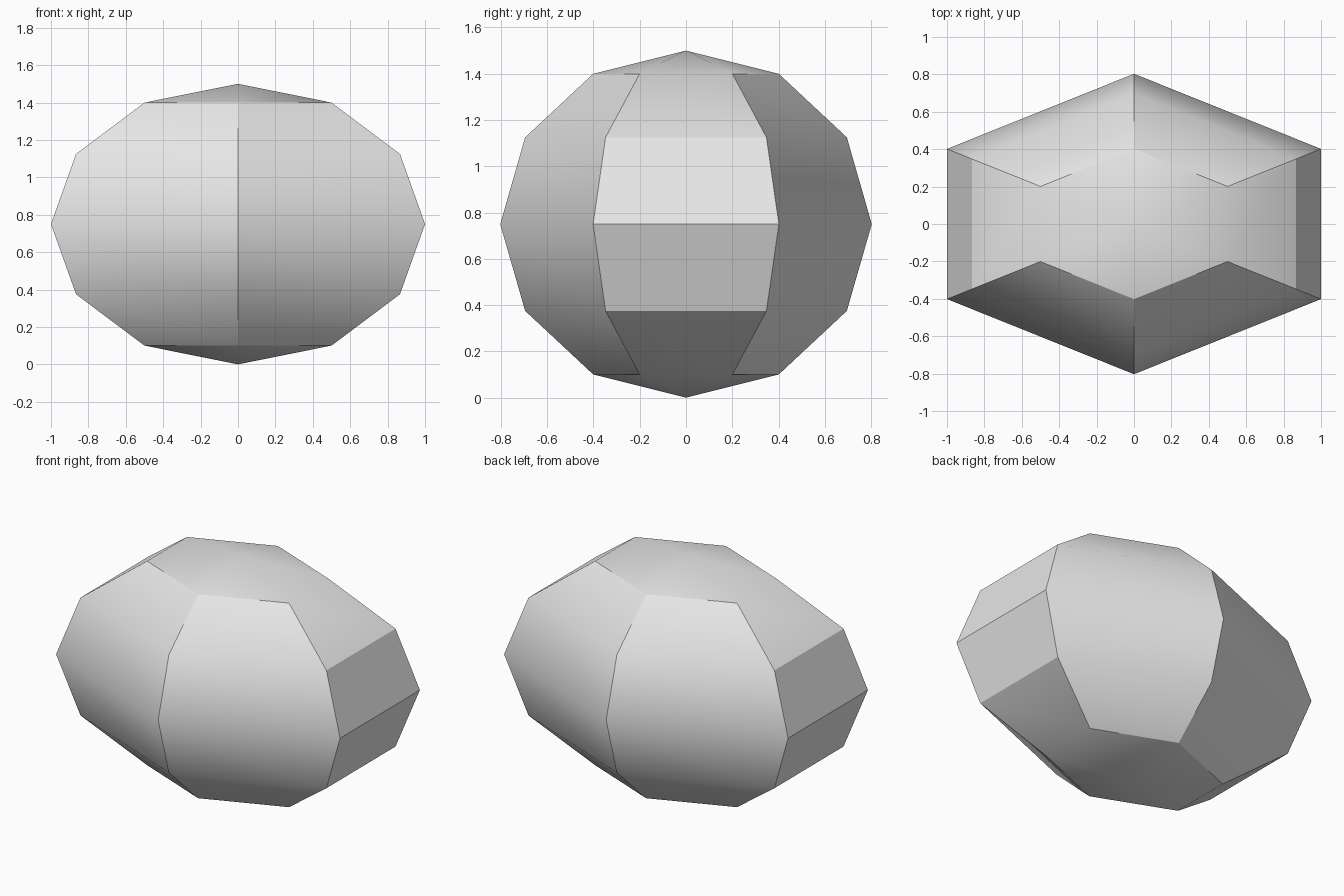
import bpy
import bmesh
import math
from mathutils import Matrix

cube = bpy.data.objects.get("Cube")
if cube:
    bpy.data.objects.remove(cube, do_unlink=True)

# Plain light grey material
grey = bpy.data.materials.new("light_grey")
grey.use_nodes = True
colour = (0.8, 0.8, 0.8, 1.0)
grey.diffuse_color = colour
grey.node_tree.nodes["Principled BSDF"].inputs["Base Color"].default_value = colour

# Six-sided, six-ring stone; corners point to the front and back
half_depth, half_height = 0.803, 0.75
half_width = 1 / math.cos(math.radians(30))  # flat sides end up at x = +-1
bm = bmesh.new()
bmesh.ops.create_uvsphere(bm, u_segments=6, v_segments=6, radius=1)
bmesh.ops.transform(bm, verts=bm.verts,
                    matrix=Matrix.Translation((0, 0, half_height))
                    @ Matrix.Diagonal((half_width, half_depth, half_height, 1)))
mesh = bpy.data.meshes.new("stone")
bm.to_mesh(mesh)
bm.free()
mesh.materials.append(grey)
stone = bpy.data.objects.new("stone", mesh)
bpy.context.collection.objects.link(stone)

# Smooth shading with the harder corners kept sharp
bpy.ops.object.select_all(action="DESELECT")
stone.select_set(True)
bpy.context.view_layer.objects.active = stone
bpy.ops.object.shade_smooth_by_angle(angle=math.radians(30))
